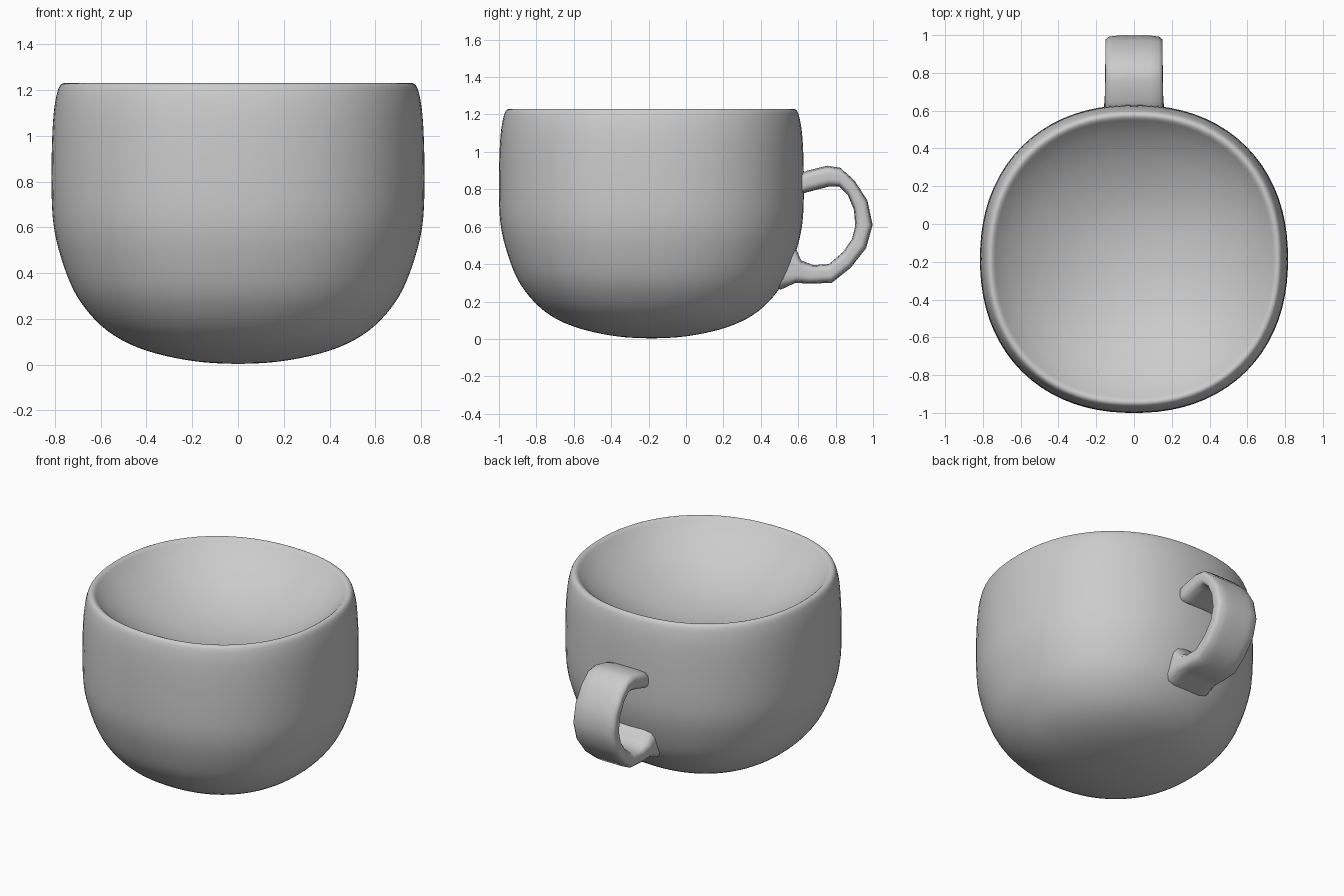
import bpy, bmesh, math
from mathutils import Vector

if "Cube" in bpy.data.objects:
    bpy.data.objects.remove(bpy.data.objects["Cube"])


def smooth_path(pts, steps):
    """Catmull-Rom interpolation through the given points."""
    p = [Vector(q) for q in pts]
    p = [2 * p[0] - p[1]] + p + [2 * p[-1] - p[-2]]
    out = []
    for i in range(1, len(p) - 2):
        a, b, c, d = p[i - 1:i + 3]
        for s in range(steps):
            t = s / steps
            out.append(0.5 * (2 * b + (c - a) * t + (2 * a - 5 * b + 4 * c - d) * t * t
                              + (3 * b - a - 3 * c + d) * t ** 3))
    return out + [p[-2]]


def superellipse(n, power):
    """Unit squarish circle."""
    out = []
    for i in range(n):
        c, s = math.cos(math.tau * i / n), math.sin(math.tau * i / n)
        k = (abs(c) ** power + abs(s) ** power) ** (-1 / power)
        out.append((c * k, s * k))
    return out


def loft(name, rings):
    """Skin closed rings of points and cap both ends."""
    bm = bmesh.new()
    rows = [[bm.verts.new(p) for p in ring] for ring in rings]
    n = len(rows[0])
    for a, b in zip(rows, rows[1:]):
        for i in range(n):
            j = (i + 1) % n
            bm.faces.new((a[i], a[j], b[j], b[i]))
    bm.faces.new(rows[0][::-1])
    bm.faces.new(rows[-1])
    bmesh.ops.recalc_face_normals(bm, faces=bm.faces)
    mesh = bpy.data.meshes.new(name)
    bm.to_mesh(mesh)
    bm.free()
    for f in mesh.polygons:
        f.use_smooth = True
    obj = bpy.data.objects.new(name, mesh)
    bpy.context.collection.objects.link(obj)
    return obj


# Cup: outside from the base up, over the rounded rim, into the shallow bowl
CY = -0.185
profile = [(0.01, 0.003), (0.14, 0.009), (0.27, 0.028), (0.40, 0.061), (0.51, 0.108),
           (0.60, 0.172), (0.68, 0.262), (0.735, 0.36), (0.783, 0.50), (0.806, 0.61),
           (0.814, 0.72), (0.815, 0.87), (0.811, 1.02), (0.803, 1.12), (0.79, 1.19),
           (0.777, 1.221), (0.76, 1.23), (0.742, 1.222), (0.72, 1.199), (0.67, 1.152),
           (0.585, 1.088), (0.485, 1.03), (0.385, 0.985), (0.285, 0.952),
           (0.185, 0.931), (0.09, 0.92), (0.01, 0.917)]
section = superellipse(80, 2.2)
loft("cup_body", [[(r * x, CY + r * y, z) for x, y in section]
                  for r, z in smooth_path(profile, 3)])

# Handle strap: outer y, outer z, inner y, inner z, half width
strap = [(0.58, 0.875, 0.58, 0.765, 0.155), (0.65, 0.90, 0.65, 0.785, 0.155),
         (0.755, 0.926, 0.765, 0.815, 0.153), (0.825, 0.915, 0.82, 0.815, 0.152),
         (0.90, 0.848, 0.865, 0.77, 0.152), (0.97, 0.74, 0.898, 0.69, 0.152),
         (0.998, 0.61, 0.905, 0.605, 0.152), (0.963, 0.485, 0.888, 0.535, 0.152),
         (0.88, 0.38, 0.84, 0.465, 0.152), (0.78, 0.30, 0.765, 0.40, 0.153),
         (0.66, 0.295, 0.68, 0.395, 0.155), (0.585, 0.30, 0.615, 0.42, 0.16),
         (0.51, 0.265, 0.59, 0.48, 0.166), (0.44, 0.27, 0.55, 0.48, 0.166)]
edge = superellipse(24, 5)
rings = []
for oy, oz, iy, iz, w in strap:
    my, mz, hy, hz = (oy + iy) / 2, (oz + iz) / 2, (oy - iy) / 2, (oz - iz) / 2
    rings.append([(w * u, my + hy * v, mz + hz * v) for u, v in edge])
loft("cup_handle", rings)
